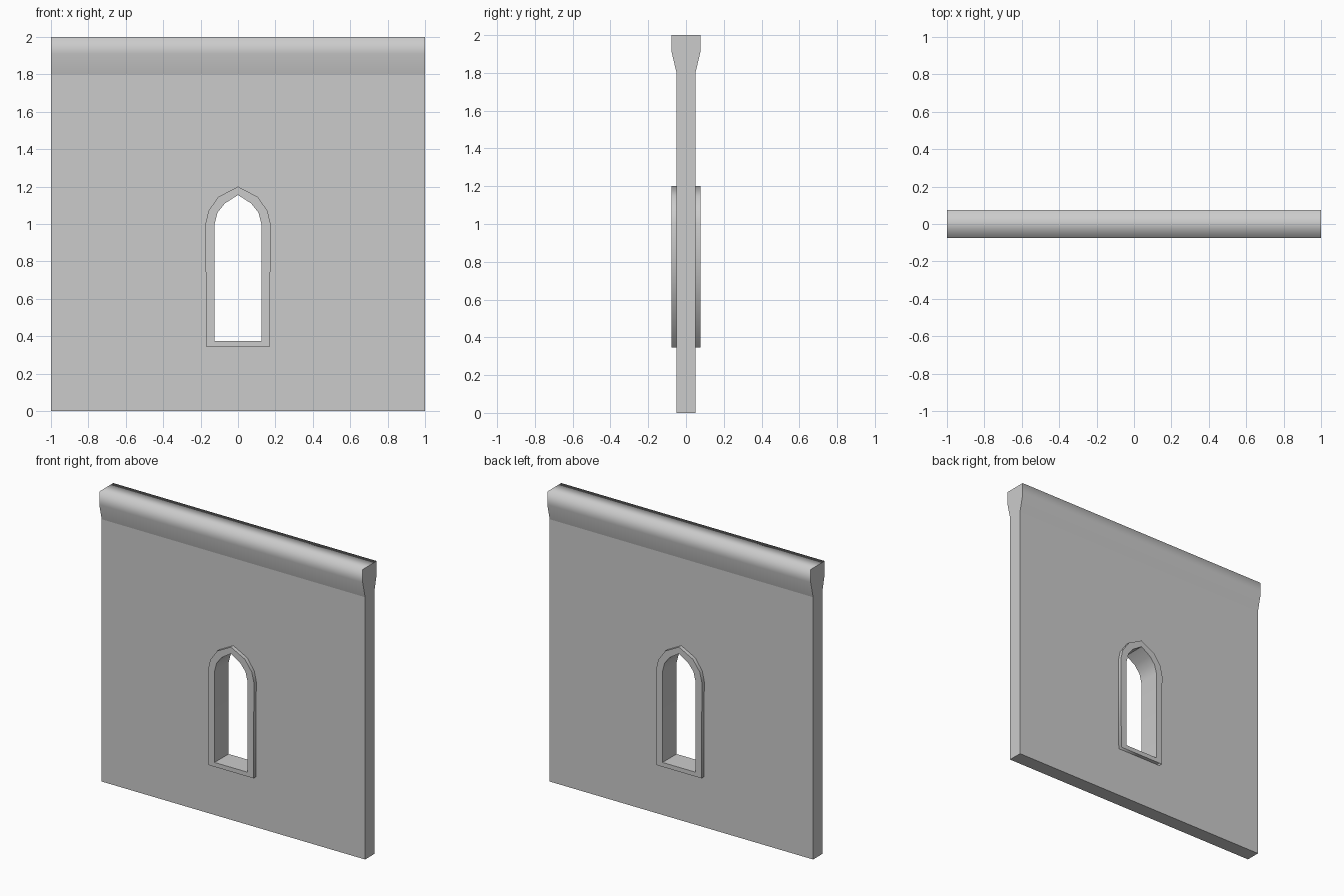
import bpy, bmesh, math

if "Cube" in bpy.data.objects:
    bpy.data.objects.remove(bpy.data.objects["Cube"])


def mirrored(half):
    """Close a right-hand half outline (bottom to apex) across x = 0."""
    return half + [(-x, z) for x, z in reversed(half[:-1])]


OUTER = mirrored([(0.17, 0.345), (0.174, 1.0), (0.158, 1.07), (0.105, 1.145), (0, 1.2)])
INNER = mirrored([(0.125, 0.375), (0.125, 1.0), (0.11, 1.06), (0.07, 1.11), (0, 1.155)])
WALL_Y, TRIM_Y = 0.05, 0.076
SPRING_Z = 1.8


def loop(bm, outline, y):
    return [bm.verts.new((x, y, z)) for x, z in outline]


def bridge(bm, a, b, smooth=False):
    n = len(a)
    faces = []
    for i in range(n):
        j = (i + 1) % n
        f = bm.faces.new((a[i], a[j], b[j], b[i]))
        f.smooth = smooth
        faces.append(f)
    return faces


def finish(bm, name):
    bmesh.ops.recalc_face_normals(bm, faces=bm.faces)
    mesh = bpy.data.meshes.new(name)
    bm.to_mesh(mesh)
    bm.free()
    obj = bpy.data.objects.new(name, mesh)
    bpy.context.collection.objects.link(obj)
    return obj


# Wall panel with pointed opening
bm = bmesh.new()
rect = [(-1, 0), (1, 0), (1, SPRING_Z), (-1, SPRING_Z)]
rims = []
for y in (-WALL_Y, WALL_Y):
    rim, hole = loop(bm, rect, y), loop(bm, OUTER, y)
    edges = [bm.edges.new((r[i], r[(i + 1) % len(r)]))
             for r in (rim, hole) for i in range(len(r))]
    bmesh.ops.triangle_fill(bm, edges=edges, use_beauty=True)
    rims.append(rim)
a, b = rims
for i in (0, 1, 3):
    j = (i + 1) % 4
    bm.faces.new((a[i], a[j], b[j], b[i]))
finish(bm, "wall_panel")

# Window surround projecting from both faces, with the reveal through the wall
bm = bmesh.new()
inner_loops = []
for s in (-1, 1):
    base = loop(bm, OUTER, s * WALL_Y)
    edge = loop(bm, OUTER, s * TRIM_Y)
    inner = loop(bm, INNER, s * TRIM_Y)
    bridge(bm, base, edge, smooth=True)
    bridge(bm, edge, inner)
    inner_loops.append(inner)
reveal = bridge(bm, *inner_loops, smooth=True)
bm.normal_update()
for f in reveal:
    for e in f.edges:
        if e.calc_face_angle(0) > math.radians(40):
            e.smooth = False
finish(bm, "window_surround")

# Coping flaring out along the top
bm = bmesh.new()
profile = [(-WALL_Y, SPRING_Z), (-0.076, 1.91), (-0.076, 2.0),
           (0.076, 2.0), (0.076, 1.91), (WALL_Y, SPRING_Z)]
left, right = [[bm.verts.new((x, y, z)) for y, z in profile] for x in (-1, 1)]
for i in range(len(profile) - 1):
    bm.faces.new((left[i], left[i + 1], right[i + 1], right[i])).smooth = True
bm.faces.new(left)
bm.faces.new(right)
finish(bm, "coping")
